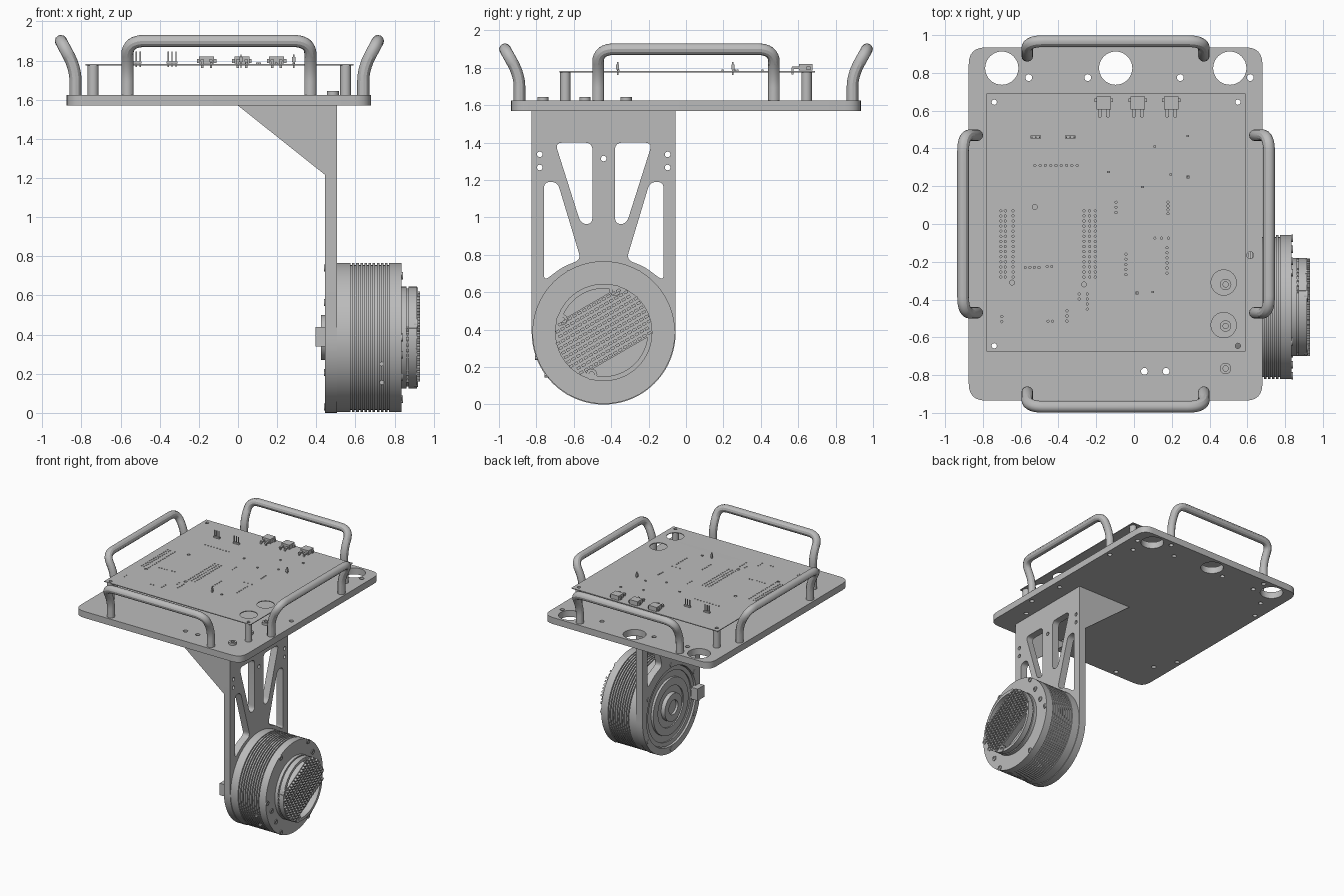
import bpy, bmesh
from math import cos, sin, pi, radians
from mathutils import Matrix, Vector

if "Cube" in bpy.data.objects:
    bpy.data.objects.remove(bpy.data.objects["Cube"])

GREY = bpy.data.materials.new("machined grey")
GREY.use_nodes = True
GREY.diffuse_color = (0.5, 0.5, 0.5, 1)
GREY.node_tree.nodes["Principled BSDF"].inputs["Base Color"].default_value = (0.5, 0.5, 0.5, 1)
PARTS = []


def add(name, mesh):
    ob = bpy.data.objects.new(name, mesh)
    bpy.context.collection.objects.link(ob)
    mesh.materials.clear()
    mesh.materials.append(GREY)
    PARTS.append(ob)
    return ob


def frame(u, v, w, origin):
    return Matrix.Translation(origin) @ Matrix((u, v, w)).transposed().to_4x4()


def circle(x, y, r, n=32):
    return [Vector((x + r * cos(2 * pi * i / n), y + r * sin(2 * pi * i / n))) for i in range(n)]


def rounded(points, d, closed=True, steps=6):
    """Replace each corner with a curve that starts d before it."""
    pts = [Vector(p) for p in points]
    out = []
    for i, p in enumerate(pts):
        if not closed and i in (0, len(pts) - 1):
            out.append(p)
            continue
        a, b = pts[i - 1], pts[(i + 1) % len(pts)]
        s = p + (a - p).normalized() * min(d, (a - p).length * 0.49)
        e = p + (b - p).normalized() * min(d, (b - p).length * 0.49)
        for k in range(steps + 1):
            t = k / steps
            out.append(s * (1 - t) ** 2 + p * 2 * t * (1 - t) + e * t * t)
    return out


def curve_part(name, loops, closed, matrix=Matrix(), **settings):
    cu = bpy.data.curves.new(name, "CURVE")
    for key, value in settings.items():
        setattr(cu, key, value)
    for loop in loops:
        sp = cu.splines.new("POLY")
        sp.points.add(len(loop) - 1)
        for pt, co in zip(sp.points, loop):
            pt.co = (*co.to_3d(), 1)
        sp.use_cyclic_u = closed
    tmp = bpy.data.objects.new(name, cu)
    bpy.context.collection.objects.link(tmp)
    deps = bpy.context.evaluated_depsgraph_get()
    mesh = bpy.data.meshes.new_from_object(tmp.evaluated_get(deps))
    bpy.data.objects.remove(tmp)
    bm = bmesh.new()
    bm.from_mesh(mesh)
    bmesh.ops.remove_doubles(bm, verts=bm.verts, dist=1e-5)
    bmesh.ops.recalc_face_normals(bm, faces=bm.faces)
    bm.to_mesh(mesh)
    bm.free()
    mesh.transform(matrix)
    return add(name, mesh)


def slab(name, outline, holes, thick, matrix):
    """Flat sheet with holes, centred on the plane of the matrix."""
    return curve_part(name, [outline] + holes, True, matrix,
                      dimensions="2D", fill_mode="BOTH", extrude=thick / 2)


def lathe(name, profile, matrix, n=64):
    """Spin (radius, height) points around the local z axis."""
    bm = bmesh.new()
    vs = [bm.verts.new((r, 0, h)) for r, h in profile]
    edges = [bm.edges.new(p) for p in zip(vs, vs[1:])]
    bmesh.ops.spin(bm, geom=vs + edges, cent=(0, 0, 0), axis=(0, 0, 1), angle=2 * pi, steps=n)
    bmesh.ops.remove_doubles(bm, verts=bm.verts, dist=1e-5)
    bmesh.ops.recalc_face_normals(bm, faces=bm.faces)
    mesh = bpy.data.meshes.new(name)
    bm.to_mesh(mesh)
    bm.free()
    mesh.transform(matrix)
    return add(name, mesh)


def boxes(name, items, matrix=Matrix()):
    """Join boxes given as (centre, size)."""
    bm = bmesh.new()
    for c, s in items:
        bmesh.ops.create_cube(bm, size=1, matrix=Matrix.Translation(c) @ Matrix.Diagonal((*s, 1)))
    mesh = bpy.data.meshes.new(name)
    bm.to_mesh(mesh)
    bm.free()
    mesh.transform(matrix)
    return add(name, mesh)


CX = -0.097
TOP = 1.625
standoffs = [(x, y) for x in (-0.74, 0.55) for y in (-0.645, 0.645)]
side_feet = [(x, y) for x in (-0.83, 0.64) for y in (-0.47, 0.47)]
end_feet = [(x, y) for x in (-0.565, 0.37) for y in (-0.89, 0.89)]

# Base plate with large cable holes and small bolt holes
outline = rounded([(-0.875, -0.935), (0.68, -0.935), (0.68, 0.935), (-0.875, 0.935)], 0.09)
holes = [circle(x, 0.825, 0.088, 40) for x in (-0.7, CX, 0.507)]
holes += [circle(x, 0.775, 0.018, 16) for x in (-0.557, -0.245, 0.245, 0.615)]
holes += [circle(x, y, 0.018, 16) for x, y in ((0.615, -0.165), (0.055, -0.78), (0.17, -0.78))]
holes += [circle(x, y, 0.018, 16) for x, y in standoffs + side_feet + end_feet]
slab("base_plate", outline, holes, 0.055, Matrix.Translation((0, 0, TOP - 0.0275)))

# Four tube handles leaning outwards
def handle(name, a, b, out):
    a, b, out = Vector((*a, TOP)), Vector((*b, TOP)), Vector((*out, 0))
    knee, lift = Vector((0, 0, 0.135)), Vector((0, 0, 0.275)) + out
    path = rounded([a, a + knee, a + lift, b + lift, b + knee, b], 0.09, False, 8)
    curve_part(name, [path], False, dimensions="3D", bevel_depth=0.031,
               bevel_resolution=4, use_fill_caps=True)

for side, s in (("front", -1), ("back", 1)):
    handle(side + "_handle", (-0.565, s * 0.89), (0.37, s * 0.89), (0, s * 0.078))
for side, x, s in (("right", -0.83, -1), ("left", 0.64, 1)):
    handle(side + "_handle", (x, -0.47), (x, 0.47), (s * 0.075, 0))

# Circuit board with pin holes, on four standoffs
def grid(x0, y0, nx, ny, dx=0.024, dy=0.027):
    return [(x0 + i * dx, y0 - j * dy) for i in range(nx) for j in range(ny)]

pins = grid(-0.705, 0.07, 2, 14) + grid(-0.64, 0.07, 1, 14) + grid(-0.265, 0.07, 3, 14, 0.03)
pins += grid(-0.095, 0.115, 1, 3) + grid(0.18, 0.115, 1, 4, dy=0.02) + grid(-0.043, -0.16, 1, 5)
pins += grid(0.175, -0.125, 1, 6) + grid(-0.575, -0.23, 4, 1) + grid(0.11, -0.075, 3, 1, 0.036)
pins += grid(-0.525, 0.31, 9, 1, 0.028) + grid(-0.247, -0.37, 1, 4) + grid(-0.355, -0.46, 1, 3)
pins += grid(-0.29, -0.37, 1, 2) + grid(-0.7, -0.49, 1, 2) + grid(-0.46, -0.225, 2, 1) + grid(-0.455, -0.515, 2, 1)
holes = [circle(x, y, 0.006, 8) for x, y in pins]
holes += [circle(x, y, 0.013, 12) for x, y in ((-0.525, 0.09), (-0.645, -0.31), (-0.265, -0.32))]
holes += [circle(x, y, 0.014, 12) for x, y in standoffs]
holes += [circle(0.475, y, 0.067, 32) for y in (-0.31, -0.535)]
board = [Vector(p) for p in ((-0.78, -0.675), (0.59, -0.675), (0.59, 0.69), (-0.78, 0.69))]
slab("circuit_board", board, holes, 0.006, Matrix.Translation((0, 0, 1.779)))
for x, y in standoffs:
    lathe("standoff", [(0.014, 0), (0.028, 0), (0.028, 0.151), (0.014, 0.151), (0.014, 0)],
          Matrix.Translation((x, y, TOP)), 20)

# Board connectors, pin headers and small parts
for x in (-0.16, 0.02, 0.197):
    items = [((x, 0.64, 1.803), (0.076, 0.07, 0.036)), ((x, 0.655, 1.798), (0.1, 0.02, 0.02))]
    for s in (-1, 1):
        items += [((x + s * 0.022, 0.588, 1.8), (0.018, 0.045, 0.012)),
                  ((x + s * 0.022, 0.57, 1.783), (0.012, 0.01, 0.04))]
    boxes("board_connector", items)
for x in (-0.52, -0.337):
    boxes("pin_header", [((x, 0.46, 1.79), (0.056, 0.016, 0.012))] +
          [((x + k * 0.02, 0.46, 1.806), (0.007, 0.007, 0.08)) for k in (-1, 0, 1)])
for x, y in ((0.285, 0.25), (0.015, -0.365)):
    boxes("test_pin", [((x, y, 1.797), (0.007, 0.007, 0.07)), ((x, y, 1.805), (0.016, 0.016, 0.026))])
boxes("small_chips", [((x, y, 1.785), (0.014, 0.01, 0.01)) for x, y in
      ((0.11, 0.41), (0.285, 0.465), (-0.135, 0.275), (0.195, 0.262), (0.045, 0.195), (0.1, -0.36))])

# Socket bolts on the base plate
socket = [(0, 0.008), (0.014, 0.008), (0.014, 0.02), (0.03, 0.02), (0.03, 0)]
for y in (-0.32, -0.54, -0.765):
    lathe("plate_bolt", socket, Matrix.Translation((0.485, y, TOP)), 24)

# Hanging bracket with truss cutouts
CY, CZ, R = -0.44, 0.385, 0.385
def facing(x):
    return frame((0, 1, 0), (0, 0, 1), (1, 0, 0), (x, CY, 0))

def mirrored(points, d):
    return [rounded([(s * u, v) for u, v in points], d) for s in (-1, 1)]

outline = [Vector((-R, 1.57))] + [Vector((-R * cos(pi * i / 40), CZ - R * sin(pi * i / 40)))
                                  for i in range(41)] + [Vector((R, 1.57))]
cuts = mirrored([(0.26, 1.4), (0.06, 1.4), (0.06, 0.965), (0.122, 0.965)], 0.04)
cuts += mirrored([(0.32, 1.19), (0.247, 1.19), (0.122, 0.775), (0.22, 0.735), (0.32, 0.66)], 0.035)
cuts += [circle(s * 0.342, z, 0.015, 16) for s in (-1, 1) for z in (1.337, 1.267)]
cuts += [circle(0, 1.315, 0.015, 16), circle(0, CZ, 0.33, 64)]
slab("motor_bracket", outline, cuts, 0.06, facing(0.475))
for y in (CY - R + 0.0125, CY + R - 0.0125):
    slab("bracket_gusset", [Vector((0, 1.57)), Vector((0.446, 1.57)), Vector((0.446, 1.215))], [],
         0.025, frame((1, 0, 0), (0, 0, 1), (0, -1, 0), (0, y, 0)))

# Motor body with cooling grooves and stepped back face
def along_x(x, dy=0, dz=0):
    return frame((0, 1, 0), (0, 0, 1), (1, 0, 0), (x, CY + dy, CZ + dz))

profile = [(0, 0.445), (0.06, 0.445), (0.06, 0.425), (0.115, 0.425), (0.115, 0.46), (0.17, 0.46),
           (0.17, 0.45), (0.235, 0.45), (0.235, 0.47), (0.29, 0.47), (0.29, 0.46), (0.325, 0.46),
           (0.325, 0.506), (0.381, 0.506)]
for k in range(10):
    x = 0.575 + k * 0.021
    profile += [(0.381, x), (0.37, x), (0.37, x + 0.008), (0.381, x + 0.008)]
profile += [(0.381, 0.835), (0, 0.835)]
lathe("motor_body", profile, along_x(0), 96)
boxes("cable_plug", [((0.425, -0.765, 0.39), (0.06, 0.09, 0.1))])

# Front cap: rim, recessed floor and tilted cooling pins
lathe("cap_rim", [(0.235, 0.835), (0.26, 0.835), (0.26, 0.862), (0.25, 0.862), (0.25, 0.872),
                  (0.26, 0.872), (0.26, 0.915), (0.235, 0.915), (0.235, 0.835)], along_x(0))
lathe("cap_floor", [(0.24, 0.836), (0.24, 0.86), (0, 0.86)], along_x(0))
tilt = along_x(0) @ Matrix.Rotation(radians(30), 4, "Z")
fins, base = [], []
for row in range(11):
    v = -0.125 + row * 0.028
    half = (0.252 ** 2 - v * v) ** 0.5
    base.append(((0, v, 0.885), (2 * half, 0.0285, 0.052)))
    n = int(half / 0.03)
    fins += [((k * 0.03, v, 0.92), (0.022, 0.015, 0.022)) for k in range(-n, n + 1)]
boxes("heat_sink_base", base, tilt)
boxes("heat_sink_pins", fins, tilt)

# Flange and cap screws
ring = [(0.364, 60 * k) for k in range(6)]
ring += [(0.318, a) for a in (16, 40, 196, 219)]
for r, a in ring:
    lathe("flange_screw", [(0, 0.002), (0.01, 0.002), (0.01, 0.008), (0.02, 0.008), (0.02, 0)],
          along_x(0.834, r * cos(radians(a)), r * sin(radians(a))), 16)
for a in (75, 163, 254):
    lathe("cap_screw", socket, along_x(0.9, 0.233 * cos(radians(a)), 0.233 * sin(radians(a))), 16)
for k in range(6):
    a = radians(60 * k + 30)
    lathe("rear_screw", [(0, -0.006), (0.018, -0.006), (0.018, 0)],
          along_x(0.446, 0.356 * cos(a), 0.356 * sin(a)), 16)
for z in (0.25, 0.155):
    lathe("side_plug", [(0, 0.012), (0.012, 0.012), (0.012, -0.02)],
          frame((1, 0, 0), (0, 0, 1), (0, -1, 0), (0.735, CY - (0.381 ** 2 - (z - CZ) ** 2) ** 0.5, z)), 12)

# Smooth the round parts, keep the hard edges
bpy.ops.object.select_all(action="DESELECT")
for ob in PARTS:
    ob.select_set(True)
bpy.context.view_layer.objects.active = PARTS[0]
bpy.ops.object.shade_smooth_by_angle(angle=radians(30))
